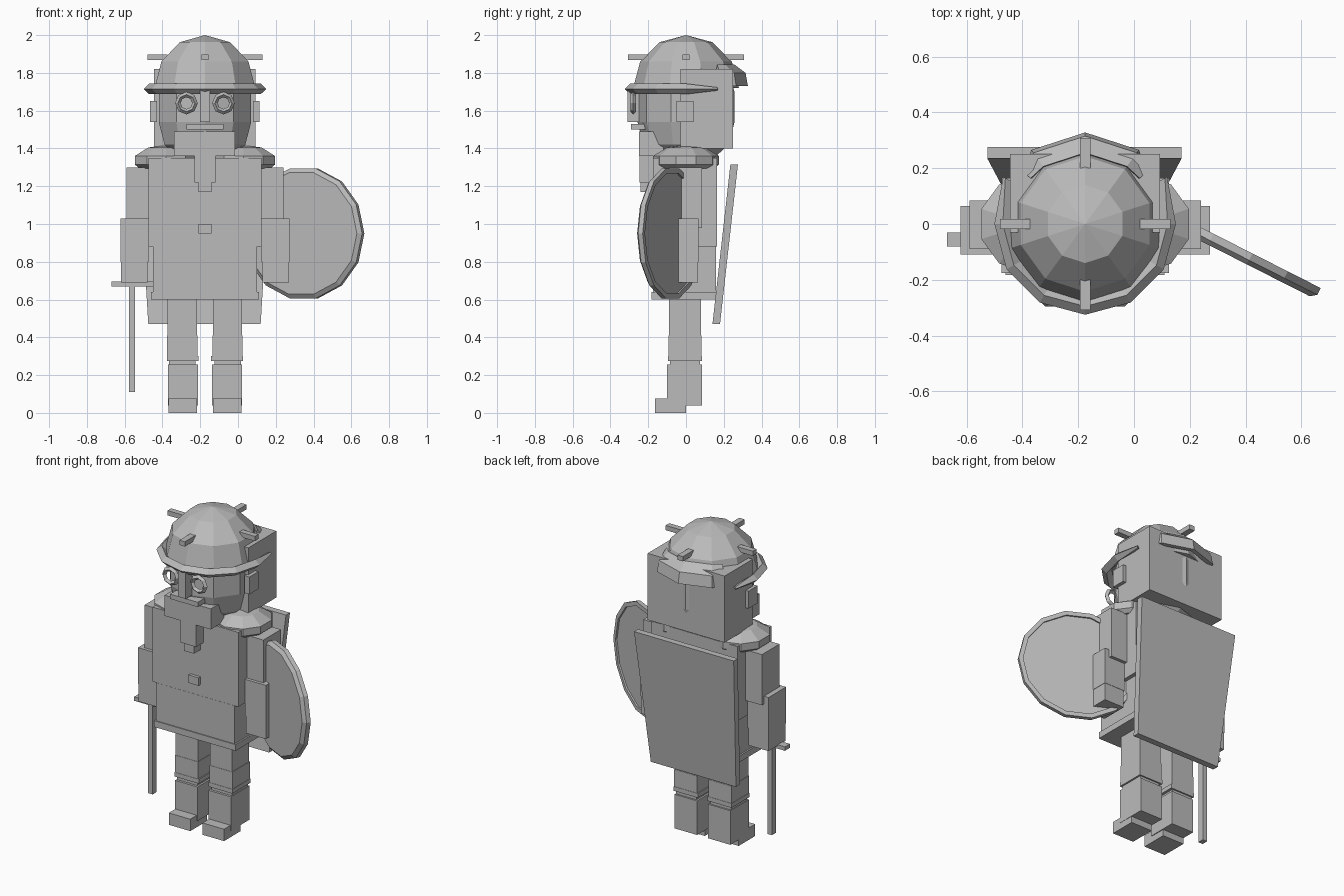
import bpy, bmesh, math
from mathutils import Matrix, Vector

if "Cube" in bpy.data.objects:
    bpy.data.objects.remove(bpy.data.objects["Cube"])

CX = -0.175  # body centre line
grey = bpy.data.materials.new("stone_grey")
grey.diffuse_color = (0.5, 0.5, 0.5, 1)
grey.use_nodes = True
grey.node_tree.nodes["Principled BSDF"].inputs["Base Color"].default_value = grey.diffuse_color


def finish(name, bm):
    bmesh.ops.recalc_face_normals(bm, faces=bm.faces)
    me = bpy.data.meshes.new(name)
    bm.to_mesh(me)
    bm.free()
    me.materials.append(grey)
    ob = bpy.data.objects.new(name, me)
    bpy.context.collection.objects.link(ob)
    return ob


def box(name, x0, x1, y0, y1, z0, z1, top=1.0, lean=0.0):
    """Box by its limits; top scales the upper width, lean shifts it in y."""
    bm = bmesh.new()
    bmesh.ops.create_cube(bm, size=1)
    for v in bm.verts:
        up = v.co.z > 0
        v.co = Vector(((x0 + x1) / 2 + v.co.x * (x1 - x0) * (top if up else 1),
                       (y0 + y1) / 2 + v.co.y * (y1 - y0) + (lean if up else 0),
                       (z0 + z1) / 2 + v.co.z * (z1 - z0)))
    return finish(name, bm)


def pair(name, x0, x1, *rest):
    """Box on the right plus its mirror across the body centre line."""
    box(name + "_right", x0, x1, *rest)
    box(name + "_left", 2 * CX - x1, 2 * CX - x0, *rest)


def sweep(name, rings, matrix=Matrix(), closed=False):
    """Skin rings of points; caps the ends, or joins them when closed."""
    bm = bmesh.new()
    vs = [[bm.verts.new(matrix @ Vector(p)) for p in r] for r in rings]
    n = len(rings[0])
    for i in range(len(vs) if closed else len(vs) - 1):
        a, b = vs[i], vs[(i + 1) % len(vs)]
        for j in range(n):
            k = (j + 1) % n
            bm.faces.new((a[j], a[k], b[k], b[j]))
    if not closed:
        bm.faces.new(vs[0])
        bm.faces.new(vs[-1])
    bmesh.ops.remove_doubles(bm, verts=bm.verts, dist=1e-5)
    return finish(name, bm)


def lathe(name, profile, sides, matrix, start=90):
    """Turn (radius, height) points about local z."""
    angles = [math.radians(start + 360 * i / sides) for i in range(sides)]
    return sweep(name, [[(r * math.cos(a), r * math.sin(a), z) for a in angles]
                        for r, z in profile], matrix)


def arc(name, sections, centre):
    """Skin an open arc from (degrees, [(radius, z), ...]) sections."""
    return sweep(name, [[(r * math.cos(math.radians(d)), r * math.sin(math.radians(d)), z)
                         for r, z in prof] for d, prof in sections],
                 Matrix.Translation(centre))


# Torso, skirt and button
box("torso", -0.475, 0.125, -0.175, 0.165, 0.88, 1.35)
box("skirt", -0.45, 0.10, -0.176, 0.16, 0.62, 0.88)
box("skirt_hem", -0.46, 0.11, -0.182, 0.162, 0.60, 0.64)
box("buckle", -0.21, -0.14, -0.195, -0.17, 0.95, 1.0)

# Legs and boots
pair("leg", -0.132, 0.022, -0.09, 0.08, 0.41, 0.62)
pair("shin", -0.125, 0.016, -0.085, 0.075, 0.24, 0.42)
pair("knee_cuff", -0.135, 0.025, -0.092, 0.082, 0.30, 0.41)
pair("boot_band", -0.142, 0.027, -0.094, 0.084, 0.275, 0.302)
pair("boot_shaft", -0.137, 0.02, -0.10, 0.085, 0.04, 0.255)
pair("foot", -0.132, 0.018, -0.165, 0.0, 0.0, 0.075)

# Arms
pair("upper_arm", 0.12, 0.24, -0.09, 0.085, 0.98, 1.30)
pair("forearm", 0.125, 0.272, -0.11, 0.065, 0.80, 1.03)
pair("hand", 0.13, 0.27, -0.108, 0.063, 0.69, 0.80)

# Shoulder pads
for side, x in (("right", 0.03), ("left", -0.38)):
    lathe("shoulder_pad_" + side,
          [(0.15, 1.295), (0.175, 1.315), (0.175, 1.36), (0.1, 1.405), (0, 1.418)],
          10, Matrix.Translation((x, 0, 0)))

# Sword
box("sword_guard", -0.67, -0.45, -0.08, -0.03, 0.67, 0.695)
box("sword_blade", -0.576, -0.544, -0.075, -0.035, 0.11, 0.68)

# Leaning cape, wider at the shoulders
box("cape", -0.475, 0.12, 0.14, 0.18, 0.47, 1.315, 1.17, 0.095)

# Head and hair
head = Matrix.Translation((CX, 0, 0))
lathe("head", [(0.16, 1.36), (0.225, 1.42), (0.257, 1.54), (0.257, 1.70), (0.23, 1.78)],
      10, head)
box("hair", -0.445, 0.093, -0.03, 0.25, 1.40, 1.82)
pair("ear", 0.08, 0.115, -0.05, 0.04, 1.54, 1.65)

# Face
box("nose", -0.202, -0.148, -0.31, -0.23, 1.54, 1.71)
box("mouth", -0.272, -0.078, -0.29, -0.2, 1.50, 1.53)
box("beard", -0.338, -0.015, -0.25, -0.12, 1.36, 1.49)
box("beard_middle", -0.23, -0.12, -0.247, -0.15, 1.22, 1.37)
box("beard_tip", -0.21, -0.14, -0.24, -0.15, 1.17, 1.23)

# Round goggles
for side, x in (("right", -0.077), ("left", -0.273)):
    bands = [(0.06, 0), (0.045, 0.015), (0.031, 0), (0.045, -0.015)]
    rings = [[(r * math.cos(t), r * math.sin(t), z) for r, z in bands]
             for t in (math.tau * i / 8 for i in range(8))]
    sweep("goggle_" + side, rings, Matrix.Translation((x, -0.28, 1.64))
          @ Matrix.Rotation(math.pi / 2, 4, 'X'), closed=True)

# Helmet dome
steps = [math.radians(a) for a in (0, 30, 60, 90)]
lathe("helmet", [(0.28 * math.cos(a), 1.72 + 0.28 * math.sin(a)) for a in steps], 10, head)

# Brim, tapering at its ends
brim = []
for d in range(-210, 31, 30):
    w = 0.3 if d in (-210, 30) else 1.0
    r = 0.33 if w < 1 else 0.295
    brim.append((d, [(r - 0.03, 1.715), (r, 1.715 + 0.028 * w),
                     (r + 0.03 * w, 1.715), (r, 1.715 - 0.028 * w)]))
arc("brim", brim, (CX, 0, 0))

# Neck guard at the back
guard = []
for d in (-50, -36, 0, 36, 50):
    e = 1 if abs(d) < 50 else 0.4
    guard.append((90 + d, [(0.25, 1.80), (0.255, 1.845), (0.26 + 0.055 * e, 1.80),
                           (0.265 + 0.063 * e, 1.73), (0.26 + 0.04 * e, 1.73)]))
arc("neck_guard", guard, (CX, 0, 0))

# Studs round the helmet
pair("helmet_stud_side", 0.022, 0.13, -0.018, 0.018, 1.868, 1.898)
for name, s in (("front", -1), ("back", 1)):
    y = sorted((s * 0.2, s * 0.308))
    box("helmet_stud_" + name, CX - 0.019, CX + 0.019, y[0], y[1], 1.868, 1.898)

# Round shield with a raised rim behind, turned to face front left
u = Vector((0.892, -0.452, 0))
n = Vector((-0.452, -0.892, 0))
turn = Matrix((u, Vector((0, 0, 1)), n)).transposed().to_4x4()
lathe("shield", [(0.325, -0.012), (0.325, -0.022), (0.352, -0.022), (0.352, 0.005), (0.33, 0.022)],
      14, Matrix.Translation((0.345, -0.09, 0.95)) @ turn, 0)
